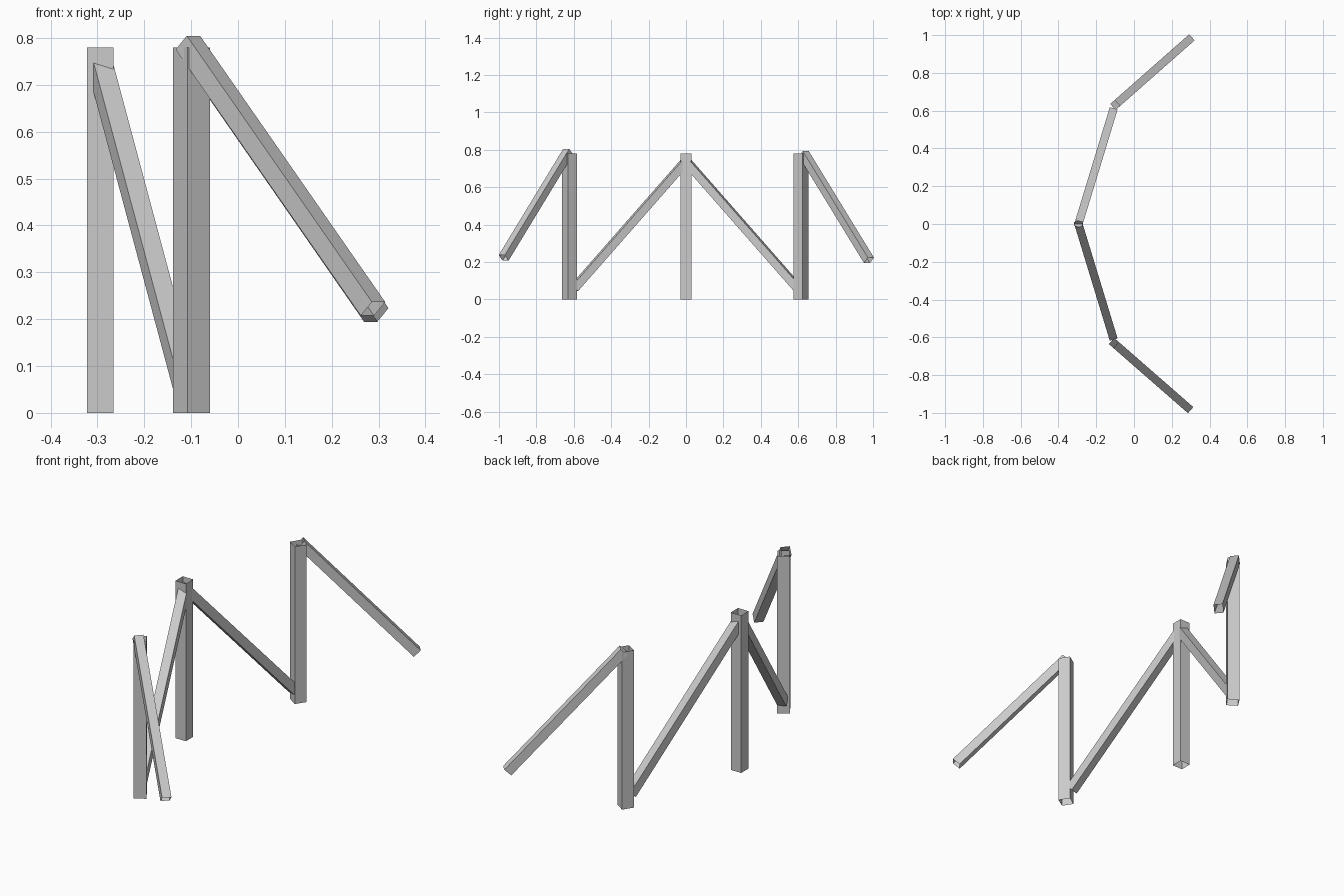
import bpy, bmesh
from math import radians
from mathutils import Matrix, Vector

if "Cube" in bpy.data.objects:
    bpy.data.objects.remove(bpy.data.objects["Cube"])

POST_W, POST_H, BEAM_W = 0.057, 0.78, 0.043


def tube(name, width, length, matrix):
    """Open-ended square tube running along local z from 0 to length."""
    bm = bmesh.new()
    bmesh.ops.create_cube(bm, size=1)
    bm.normal_update()
    caps = [f for f in bm.faces if abs(f.normal.z) > 0.5]
    bmesh.ops.delete(bm, geom=caps, context='FACES_ONLY')
    bmesh.ops.translate(bm, verts=bm.verts, vec=(0, 0, 0.5))
    bmesh.ops.scale(bm, verts=bm.verts, vec=(width, width, length))
    bm.transform(matrix)
    me = bpy.data.meshes.new(name)
    bm.to_mesh(me)
    bm.free()
    ob = bpy.data.objects.new(name, me)
    bpy.context.collection.objects.link(ob)
    return ob


def post(name, x, y, angle):
    m = Matrix.Translation((x, y, 0)) @ Matrix.Rotation(radians(angle), 4, 'Z')
    tube(name, POST_W, POST_H, m)


def beam(name, start, end):
    a, b = Vector(start), Vector(end)
    axis = (b - a).normalized()
    side = axis.cross(Vector((0, 0, 1))).normalized()
    up = axis.cross(side)
    rot = Matrix((side, up, axis)).transposed().to_4x4()
    tube(name, BEAM_W, (b - a).length, Matrix.Translation(a) @ rot)


# upright posts, the outer ones turned to the bisector of their beams
post("centre_post", -0.294, 0, 0)
post("front_post", -0.0995, -0.623, -57)
post("back_post", -0.0995, 0.615, 57)

# inner beams sloping from the centre post to the feet of the outer posts
for side, s in (("front", -1), ("back", 1)):
    beam(side + "_inner_beam", (-0.294, 0, 0.74), (-0.112, s * 0.597, 0.06))

# outer beams sloping down from the tops of the outer posts
beam("front_outer_beam", (-0.107, -0.63, 0.79), (0.288, -0.975, 0.222))
beam("back_outer_beam", (-0.1, 0.63, 0.778), (0.295, 0.978, 0.209))
